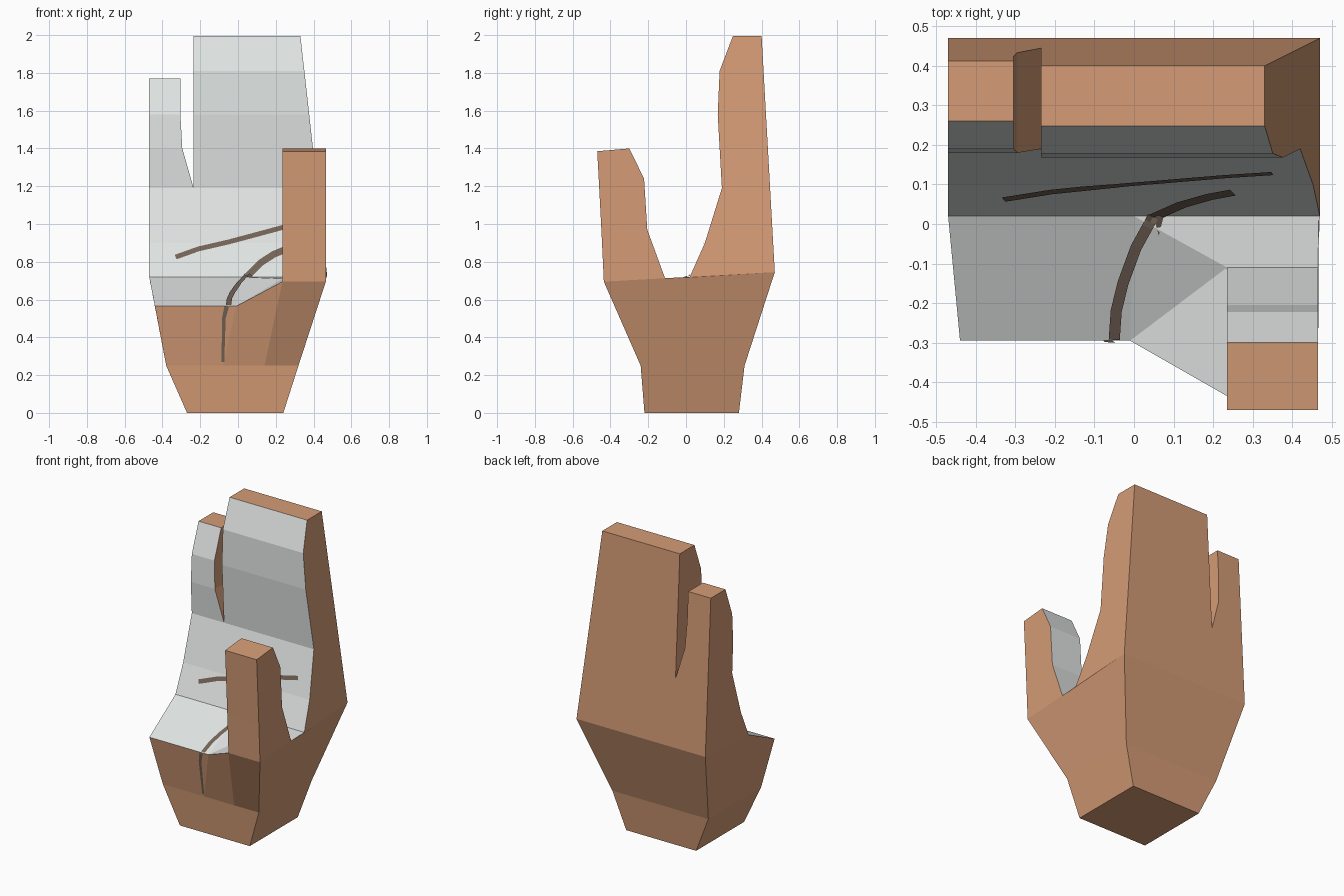
import bpy, bmesh
from mathutils import Vector
from mathutils.bvhtree import BVHTree

if "Cube" in bpy.data.objects:
    bpy.data.objects.remove(bpy.data.objects["Cube"])


def material(name, rgb):
    m = bpy.data.materials.new(name)
    m.diffuse_color = (*rgb, 1)
    m.use_nodes = True
    m.node_tree.nodes["Principled BSDF"].inputs["Base Color"].default_value = m.diffuse_color
    return m


SKIN = material("tan", (0.66, 0.33, 0.18))
PALE = material("pale_grey", (0.74, 0.77, 0.76))
DARK = material("dark_brown", (0.17, 0.125, 0.095))
trees = []


def finish(name, bm, mats):
    bm.normal_update()
    trees.append(BVHTree.FromBMesh(bm))
    me = bpy.data.meshes.new(name)
    bm.to_mesh(me)
    bm.free()
    for m in mats:
        me.materials.append(m)
    ob = bpy.data.objects.new(name, me)
    bpy.context.collection.objects.link(ob)
    return ob


def stack(name, levels, pale_side, cap=True):
    """Skin rectangles (x0, x1, y_front, z_front, y_back, z_back); one side is pale."""
    bm = bmesh.new()
    rings = []
    for x0, x1, yf, zf, yb, zb in levels:
        rings.append([bm.verts.new(p) for p in
                      ((x0, yf, zf), (x1, yf, zf), (x1, yb, zb), (x0, yb, zb))])
    for a, b in zip(rings, rings[1:]):
        for i in range(4):
            j = (i + 1) % 4
            f = bm.faces.new((a[i], a[j], b[j], b[i]))
            f.material_index = int(i == pale_side)
    if cap:
        bm.faces.new(rings[-1])
    return finish(name, bm, (SKIN, PALE))


def back_y(z):
    return 0.47 - 0.07 * (z - 0.745) / 1.255


def right_x(z):
    return 0.47 - 0.14 * (z - 0.745) / 1.255


# palm and wrist: wrist rings, front wall, sides and the pale palm shelf
bm = bmesh.new()
pts = dict(
    b0=(-.27, -.22, 0), b1=(.24, -.22, 0), b2=(.24, .28, 0), b3=(-.27, .28, 0),
    w0=(-.38, -.24, .25), wa=(-.08, -.24, .25), wb=(.14, -.24, .25), w1=(.32, -.24, .25),
    w2=(.32, .31, .25), w3=(-.38, .31, .25),
    heel_l=(-.44, -.295, .565), heel_r=(-.01, -.295, .565),
    t0=(.235, -.435, .695), t1=(.465, -.435, .695), t2=(.465, -.11, .71), t3=(.235, -.11, .71),
    k0=(-.47, .02, .72), km=(.0, .02, .72), k1=(.47, .02, .72),
    k2=(.47, .47, .745), k3=(-.47, .47, .745))
v = {k: bm.verts.new(p) for k, p in pts.items()}
skin_faces = ("b3 b2 b1 b0", "b0 b1 w1 wb wa w0", "b1 b2 w2 w1", "b2 b3 w3 w2", "b3 b0 w0 w3",
              "w0 wa heel_r heel_l", "wa wb t0 heel_r", "wb w1 t1 t0",
              "w1 w2 k2 t1", "t1 k2 k1 t2", "w2 w3 k3 k2", "w3 w0 heel_l k0 k3")
pale_faces = ("heel_l heel_r km k0", "heel_r t0 t3", "heel_r t3 km", "km t3 t2 k1")
for idx, group in enumerate((skin_faces, pale_faces)):
    for names in group:
        f = bm.faces.new([v[n] for n in names.split()])
        f.material_index = idx
finish("palm", bm, (SKIN, PALE))

# upper palm below the fingers
stack("upper_palm", [
    (-.47, .47, .02, .72, .47, .745),
    (-.47, right_x(.9), .10, .90, back_y(.9), .90),
    (-.47, right_x(1.19), .19, 1.19, back_y(1.19), 1.19)], 0, cap=False)

# joined fingers
stack("main_fingers", [(-.235, right_x(z), y, z, back_y(z), z) for y, z in
                       ((.19, 1.19), (.168, 1.58), (.178, 1.81), (.248, 1.995))], 0)

# little finger, split off by a tapering slot
stack("little_finger", [(-.47, x, y, z, back_y(z), z) for x, y, z in
                        ((-.235, .19, 1.19), (-.295, .18, 1.40),
                         (-.305, .19, 1.58), (-.305, .26, 1.77))], 0)

# thumb, pale on the side facing the fingers
stack("thumb", [
    (.235, .465, -.435, .695, -.11, .71),
    (.235, .465, -.447, .95, -.205, .97),
    (.235, .465, -.461, 1.22, -.222, 1.24),
    (.235, .465, -.47, 1.385, -.30, 1.40)], 2)

surfaces = trees[:2]


def crease(name, path, direction, width, taper=(1, 1)):
    """Thin ribbon dropped onto the palm surfaces along a direction."""
    d = Vector(direction)
    path = [Vector(p) for p in path]
    samples = [a.lerp(b, i / 6) for a, b in zip(path, path[1:]) for i in range(6)] + [path[-1]]
    bm = bmesh.new()
    rows = []
    last = len(samples) - 1
    for i, p in enumerate(samples):
        tangent = samples[min(i + 1, last)] - samples[max(i - 1, 0)]
        side = d.cross(tangent).normalized()
        t = i / last
        w = width * (taper[0] * (1 - t) + taper[1] * t) / 2
        row = []
        for s in (-w, 0, w):
            start = p + side * s
            hits = [h for h in (tr.ray_cast(start, d) for tr in surfaces) if h[0]]
            hit = min(hits, key=lambda h: h[3])[0] if hits else start
            row.append(bm.verts.new(hit - d * 0.005))
        rows.append(row)
    for a, b in zip(rows, rows[1:]):
        for j in range(2):
            f = bm.faces.new((a[j], a[j + 1], b[j + 1], b[j]))
            f.normal_update()
            if f.normal.dot(d) > 0:
                f.normal_flip()
    finish(name, bm, (DARK,))


# palm creases
crease("upper_crease", [(x, -1, z) for x, z in
       ((-.33, .825), (-.21, .868), (-.05, .905), (.1, .945), (.23, .98), (.35, 1.005))],
       (0, 1, 0), .032, (.8, .8))
crease("thumb_crease_top", [(x, -1, z) for x, z in
       ((.25, .865), (.19, .84), (.12, .795), (.05, .725))], (0, 1, 0), .036)
crease("thumb_crease_middle", [(x, y, 2) for x, y in
       ((.048, .018), (.005, -.06), (-.028, -.15), (-.045, -.22), (-.05, -.293))],
       (0, 0, -1), .028)
crease("thumb_crease_front", [(x, -1, z) for x, z in
       ((-.06, .563), (-.075, .5), (-.08, .27))], (0, 1, 0), .024, (1, .6))
